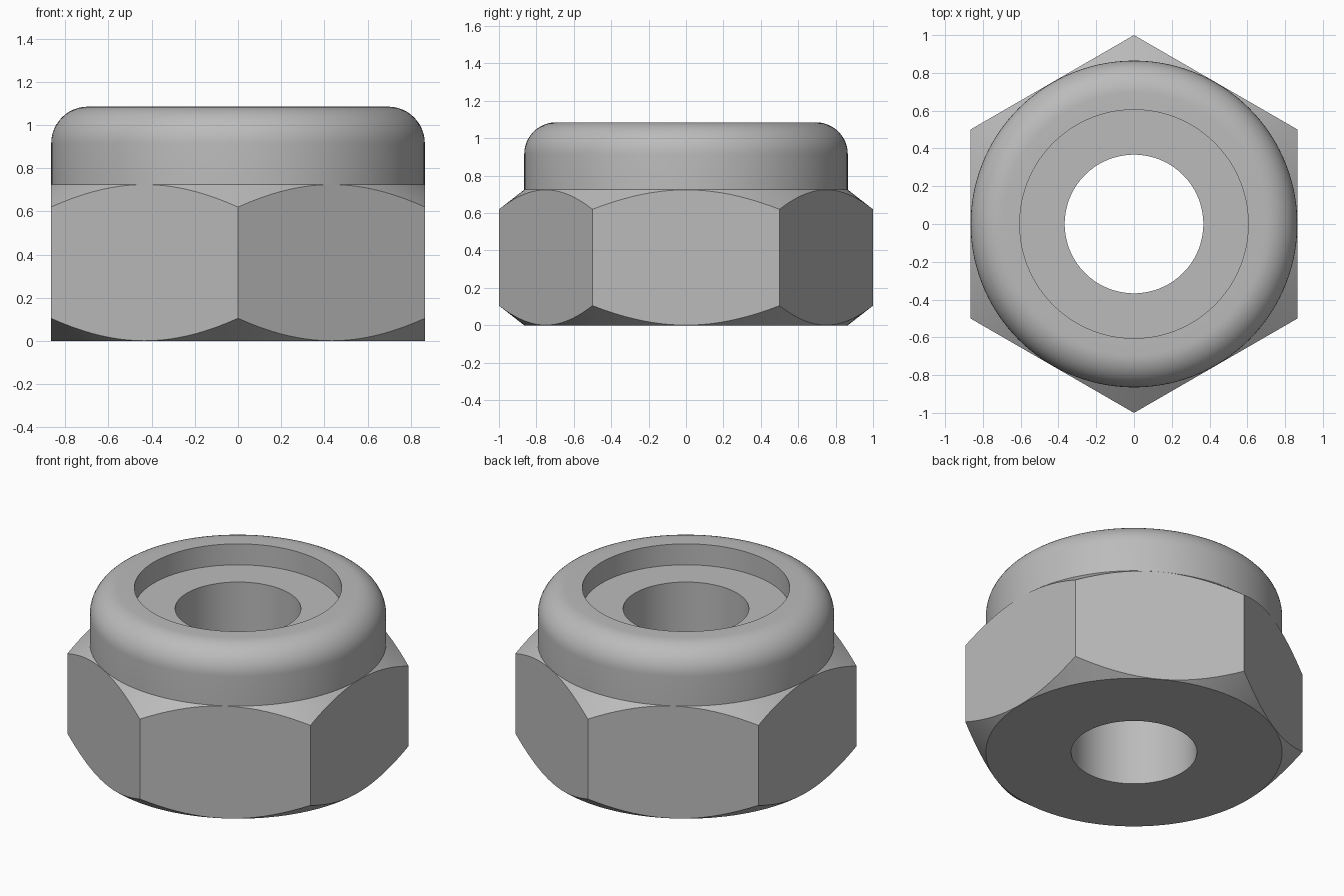
import bpy, bmesh, math
from mathutils import Vector

cube = bpy.data.objects.get("Cube")
if cube:
    bpy.data.objects.remove(cube, do_unlink=True)

# Main dimensions
BORE, RECESS, COLLAR = 0.367, 0.605, 0.865
HEX_TOP, RECESS_FLOOR, TOP = 0.725, 0.95, 1.085
FILLET, SLOPE, OUTER = 0.17, 0.105 / 0.135, 1.04
SEGMENTS = 120

steel = bpy.data.materials.new("plain_grey_steel")
steel.use_nodes = True
grey = (0.5, 0.5, 0.5, 1)
steel.diffuse_color = grey
steel.node_tree.nodes["Principled BSDF"].inputs["Base Color"].default_value = grey


def add_object(name, bm):
    bmesh.ops.recalc_face_normals(bm, faces=bm.faces)
    mesh = bpy.data.meshes.new(name)
    bm.to_mesh(mesh)
    bm.free()
    mesh.materials.append(steel)
    obj = bpy.data.objects.new(name, mesh)
    bpy.context.collection.objects.link(obj)
    return obj


def lathe(name, profile):
    bm = bmesh.new()
    verts = [bm.verts.new((r, 0, z)) for r, z in profile]
    edges = [bm.edges.new((a, b)) for a, b in zip(verts, verts[1:] + verts[:1])]
    bmesh.ops.spin(bm, geom=verts + edges, cent=(0, 0, 0), axis=(0, 0, 1),
                   angle=math.tau, steps=SEGMENTS, use_merge=True)
    bmesh.ops.remove_doubles(bm, verts=bm.verts, dist=1e-5)
    return add_object(name, bm)


# Turned body: bore, conical chamfers, rounded collar and stepped recess
rise = (OUTER - COLLAR) * SLOPE
profile = [(BORE, 0), (COLLAR, 0), (OUTER, rise), (OUTER, HEX_TOP - rise), (COLLAR, HEX_TOP)]
for i in range(13):
    a = math.pi / 2 * i / 12
    profile.append((COLLAR - FILLET + FILLET * math.cos(a), TOP - FILLET + FILLET * math.sin(a)))
profile += [(RECESS, TOP), (RECESS, RECESS_FLOOR), (BORE, RECESS_FLOOR)]
nut = lathe("lock_nut", profile)

# Hexagonal prism that trims the six flats
bm = bmesh.new()
ring = [bm.verts.new((math.sin(k * math.pi / 3), math.cos(k * math.pi / 3), -0.5)) for k in range(6)]
base = bm.faces.new(ring)
top = bmesh.ops.extrude_face_region(bm, geom=[base])["geom"]
bmesh.ops.translate(bm, vec=Vector((0, 0, 2)), verts=[g for g in top if isinstance(g, bmesh.types.BMVert)])
hexagon = add_object("hexagon_cutter", bm)
hexagon.hide_render = True

trim = nut.modifiers.new("hex_flats", 'BOOLEAN')
trim.operation = 'INTERSECT'
trim.solver = 'EXACT'
trim.object = hexagon

# Bake the cut, then smooth the round surfaces
for obj in bpy.context.selected_objects:
    obj.select_set(False)
nut.select_set(True)
bpy.context.view_layer.objects.active = nut
bpy.ops.object.modifier_apply(modifier=trim.name)
bpy.data.objects.remove(hexagon, do_unlink=True)
bpy.ops.object.shade_smooth_by_angle(angle=math.radians(25))
